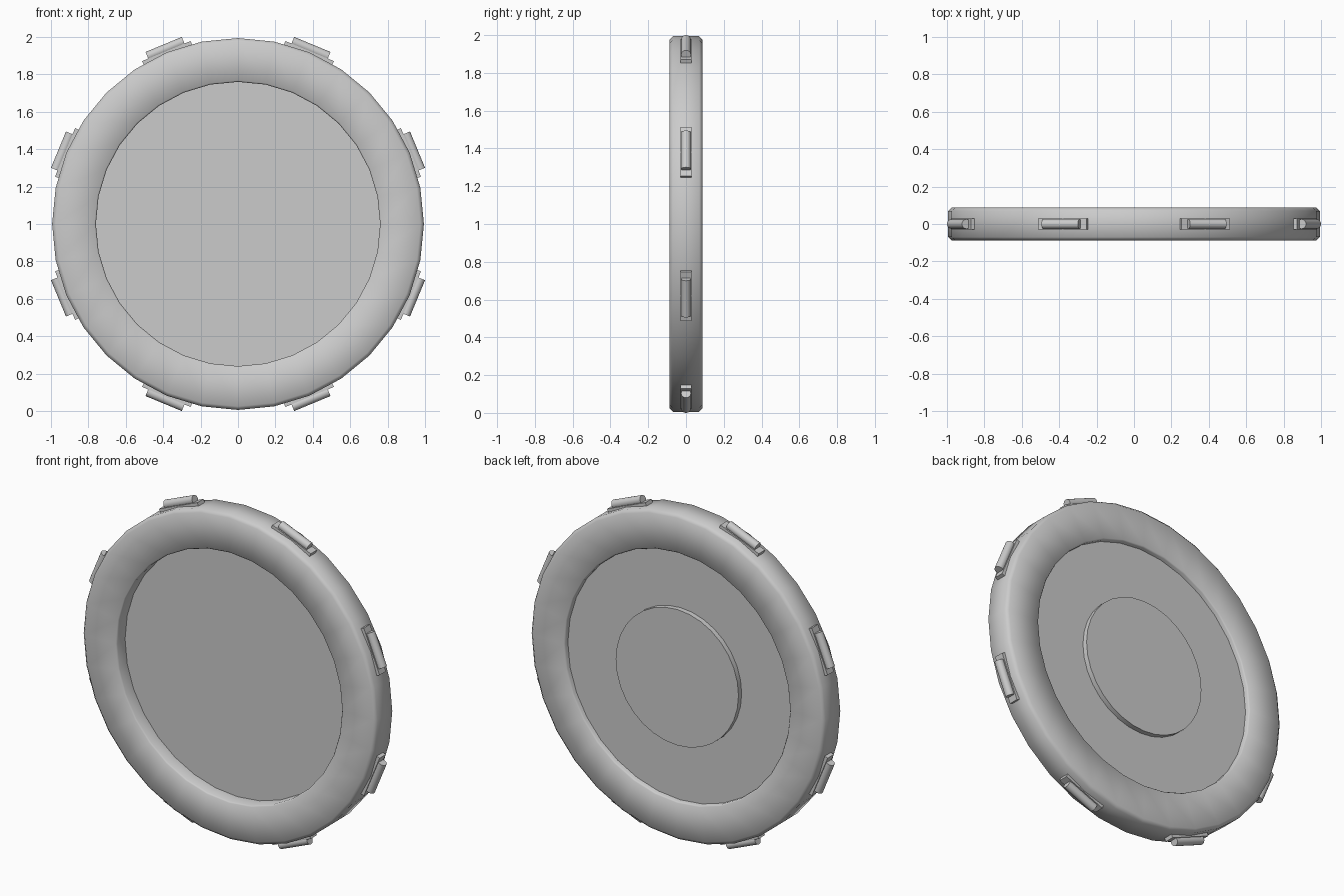
import bpy, bmesh, math
from mathutils import Matrix, Vector

if "Cube" in bpy.data.objects:
    bpy.data.objects.remove(bpy.data.objects["Cube"])

SIDES = 32
CENTRE = Matrix.Translation((0, 0, 1.0))

grey = bpy.data.materials.new("plain_grey")
grey.diffuse_color = (0.6, 0.6, 0.6, 1)
grey.use_nodes = True
grey.node_tree.nodes["Principled BSDF"].inputs["Base Color"].default_value = grey.diffuse_color


def finish(name, bm, matrix=CENTRE, angle=35):
    bmesh.ops.recalc_face_normals(bm, faces=bm.faces[:])
    mesh = bpy.data.meshes.new(name)
    bm.to_mesh(mesh)
    bm.free()
    mesh.materials.append(grey)
    obj = bpy.data.objects.new(name, mesh)
    bpy.context.collection.objects.link(obj)
    obj.matrix_world = matrix
    bpy.ops.object.select_all(action='DESELECT')
    obj.select_set(True)
    bpy.context.view_layer.objects.active = obj
    bpy.ops.object.shade_smooth_by_angle(angle=math.radians(angle))
    return obj


def lathe(name, profile, closed, angle):
    """Spin (radius, y) points around the y axis."""
    bm = bmesh.new()
    rings = []
    for i in range(SIDES):
        a = 2 * math.pi * i / SIDES
        rings.append([bm.verts.new((r * math.sin(a), y, r * math.cos(a)))
                      for r, y in profile])
    n = len(profile)
    for i in range(SIDES):
        p, q = rings[i], rings[(i + 1) % SIDES]
        for j in range(n if closed else n - 1):
            k = (j + 1) % n
            bm.faces.new((p[j], p[k], q[k], q[j]))
    if not closed:
        for j in (0, n - 1):
            bm.faces.new([ring[j] for ring in rings])
    return finish(name, bm, angle=angle)


# Outer ring with chamfered rims
half = [(0.76, 0.078), (0.767, 0.087), (0.975, 0.087), (0.994, 0.07)]
lathe("outer_ring", half + [(r, -y) for r, y in reversed(half)], True, 60)

# Centre disc, set deep at the front and shallow at the back
lathe("centre_disc", [(0.765, -0.005), (0.765, 0.055)], False, 35)

# Raised round boss on the back
lathe("back_boss", [(0.415, 0.04), (0.415, 0.086)], False, 35)

# Eight clips around the rim: a flat plate with a round bar on it
for i in range(8):
    turn = CENTRE @ Matrix.Rotation(math.radians(22.5 + 45 * i), 4, 'Y')
    bm = bmesh.new()
    bmesh.ops.create_cube(bm, size=1, matrix=Matrix.Translation((0, 0, 0.98))
                          @ Matrix.Diagonal((0.28, 0.06, 0.042, 1)))
    finish(f"clip_plate_{i + 1}", bm, turn)

    bm = bmesh.new()
    bmesh.ops.create_cone(bm, cap_ends=True, segments=16, radius1=0.026,
                          radius2=0.026, depth=0.21,
                          matrix=Matrix.Translation((0, 0, 1.013))
                          @ Matrix.Rotation(math.pi / 2, 4, 'Y'))
    finish(f"clip_bar_{i + 1}", bm, turn)
